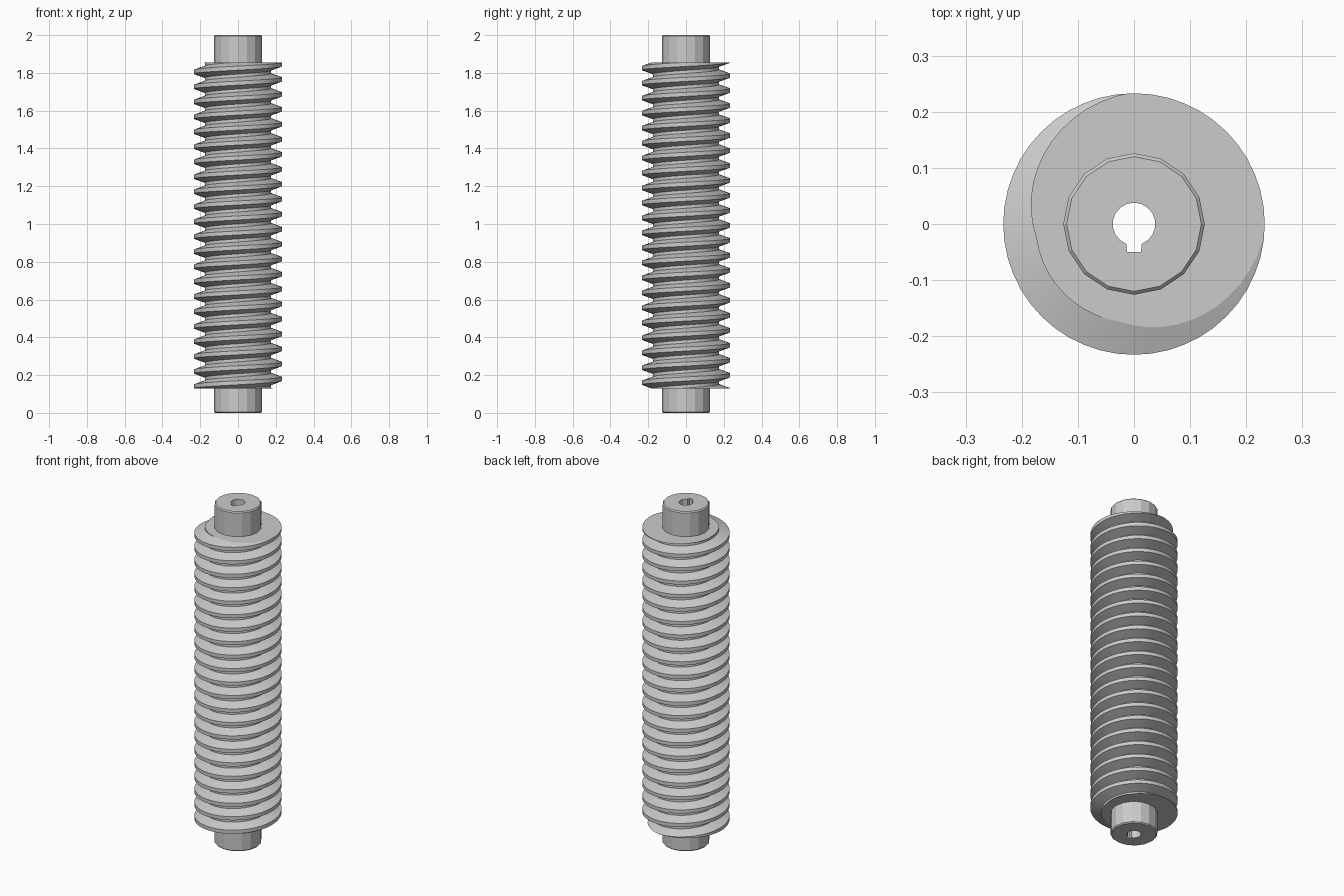
import bpy, bmesh
from math import cos, sin, tan, pi, radians

if "Cube" in bpy.data.objects:
    bpy.data.objects.remove(bpy.data.objects["Cube"])

R_OUT, R_ROOT, R_HUB = 0.233, 0.176, 0.126
Z_LOW, Z_HIGH, Z_TOP = 0.13, 1.855, 2.0
TURNS, STEPS = 21.75, 48
LEAD = (Z_HIGH - Z_LOW) / TURNS


def make_object(name, bm):
    bmesh.ops.recalc_face_normals(bm, faces=bm.faces[:])
    mesh = bpy.data.meshes.new(name)
    bm.to_mesh(mesh)
    bm.free()
    obj = bpy.data.objects.new(name, mesh)
    bpy.context.collection.objects.link(obj)
    return obj


def loft(name, rings):
    """Closed solid through stacked rings of points."""
    bm = bmesh.new()
    vs = [[bm.verts.new(p) for p in ring] for ring in rings]
    n = len(vs[0])
    for a, b in zip(vs, vs[1:]):
        for i in range(n):
            j = (i + 1) % n
            bm.faces.new((a[i], a[j], b[j], b[i]))
    bm.faces.new(vs[0][::-1])
    bm.faces.new(vs[-1])
    return make_object(name, bm)


def circle(r, z, n=16):
    return [(r * cos(2 * pi * i / n), r * sin(2 * pi * i / n), z) for i in range(n)]


# Threaded body: trapezoid tooth swept along a helix, trimmed flat at both ends
flank = (R_OUT - R_ROOT) * tan(radians(20))
crest = 0.27 * LEAD
profile = [(R_ROOT, -crest / 2 - flank), (R_OUT, -crest / 2),
           (R_OUT, crest / 2), (R_ROOT, crest / 2 + flank)]
bm = bmesh.new()
rows = []
for k in range(int((TURNS + 5) * STEPS)):
    t = k / STEPS - 2.5
    a = radians(135) + 2 * pi * t
    z = Z_LOW + LEAD * t
    rows.append([bm.verts.new((r * cos(a), r * sin(a), z + dz)) for r, dz in profile])
for k in range(len(rows) - STEPS - 1):
    a = rows[k] + [rows[k + STEPS][0]]
    b = rows[k + 1] + [rows[k + 1 + STEPS][0]]
    for j in range(4):
        bm.faces.new((a[j], b[j], b[j + 1], a[j + 1]))
for z, direction in ((Z_LOW, -1), (Z_HIGH, 1)):
    bmesh.ops.bisect_plane(bm, geom=bm.verts[:] + bm.edges[:] + bm.faces[:], dist=1e-6,
                           plane_co=(0, 0, z), plane_no=(0, 0, direction), clear_outer=True)
bmesh.ops.delete(bm, geom=[v for v in bm.verts if not v.link_faces], context='VERTS')
bmesh.ops.holes_fill(bm, edges=[e for e in bm.edges if e.is_boundary], sides=0)
thread = make_object("worm_thread", bm)

# Hubs at each end with a slim chamfer on the outer rim
C = 0.006
lower = loft("lower_hub", [circle(R_HUB - C, 0), circle(R_HUB, C), circle(R_HUB, Z_LOW)])
upper = loft("upper_hub", [circle(R_HUB, Z_HIGH), circle(R_HUB, Z_TOP - C),
                           circle(R_HUB - C, Z_TOP)])

# Bore with keyway slot towards the front
R_BORE, KEY = 0.038, 0.0125
outline = []
for i in range(17):
    a = radians(-90 + 21 + (360 - 42) * i / 16)
    outline.append((R_BORE * cos(a), R_BORE * sin(a)))
outline += [(-KEY, -0.05), (KEY, -0.05)]
cutter = loft("bore_cutter", [[(x, y, z) for x, y in outline] for z in (-0.2, 2.2)])
cutter.hide_render = True

for obj in (thread, lower, upper):
    mod = obj.modifiers.new("bore", 'BOOLEAN')
    mod.operation = 'DIFFERENCE'
    mod.solver = 'EXACT'
    mod.object = cutter
    bpy.ops.object.select_all(action='DESELECT')
    obj.select_set(True)
    bpy.context.view_layer.objects.active = obj
    bpy.ops.object.modifier_apply(modifier=mod.name)
bpy.data.objects.remove(cutter)

# Smooth helical surfaces, crisp tooth edges
bpy.ops.object.select_all(action='DESELECT')
thread.select_set(True)
bpy.context.view_layer.objects.active = thread
bpy.ops.object.shade_smooth_by_angle(angle=radians(20))
